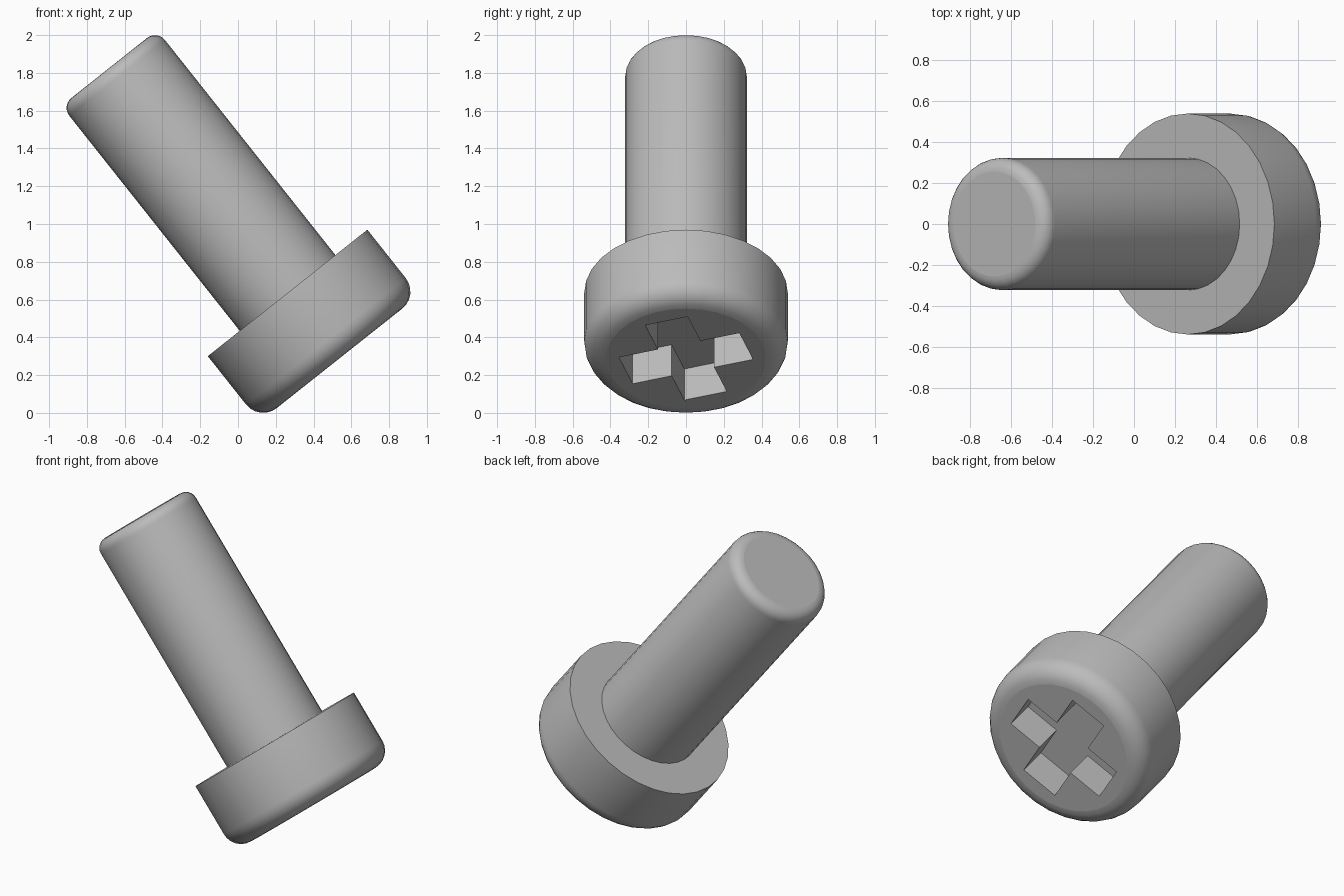
import bpy, bmesh, math
from mathutils import Matrix, Vector

if "Cube" in bpy.data.objects:
    bpy.data.objects.remove(bpy.data.objects["Cube"])

SEGMENTS = 32
TILT = Matrix.Translation((0.2625, 0, 0.635)) @ Matrix.Rotation(math.radians(-38.4), 4, 'Y')

steel = bpy.data.materials.new("grey_steel")
steel.use_nodes = True
GREY = (0.5, 0.5, 0.5, 1)
steel.diffuse_color = GREY
steel.node_tree.nodes["Principled BSDF"].inputs["Base Color"].default_value = GREY


def add_object(name, bm):
    bmesh.ops.recalc_face_normals(bm, faces=bm.faces)
    mesh = bpy.data.meshes.new(name)
    bm.to_mesh(mesh)
    bm.free()
    mesh.materials.append(steel)
    obj = bpy.data.objects.new(name, mesh)
    obj.matrix_world = TILT
    bpy.context.collection.objects.link(obj)
    return obj


def rounded_cylinder(name, radius, start, end, fillet, steps=6):
    """Cylinder along local z, from a sharp start to a rounded end."""
    side = math.copysign(1, end - start)
    profile = [(radius, start)]
    for i in range(steps + 1):
        a = math.pi / 2 * i / steps
        profile.append((radius - fillet + fillet * math.cos(a),
                        end + side * fillet * (math.sin(a) - 1)))
    bm = bmesh.new()
    rings = []
    for r, z in profile:
        turns = [2 * math.pi * k / SEGMENTS for k in range(SEGMENTS)]
        rings.append([bm.verts.new((r * math.cos(t), r * math.sin(t), z)) for t in turns])
    for low, high in zip(rings, rings[1:]):
        for k in range(SEGMENTS):
            n = (k + 1) % SEGMENTS
            bm.faces.new((low[k], low[n], high[n], high[k]))
    bm.faces.new(rings[0])
    bm.faces.new(rings[-1])
    return add_object(name, bm)


def cross_cutter(name, reach, half, bottom, top, turn):
    """Plus-shaped prism for the driver recess."""
    bm = bmesh.new()
    outline = []
    for q in range(4):
        spin = Matrix.Rotation(turn + q * math.pi / 2, 3, 'Z')
        for x, y in ((reach, -half), (reach, half), (half, half)):
            outline.append(bm.verts.new(spin @ Vector((x, y, bottom))))
    base = bm.faces.new(outline)
    raised = bmesh.ops.extrude_face_region(bm, geom=[base])["geom"]
    bmesh.ops.translate(bm, vec=(0, 0, top - bottom),
                        verts=[v for v in raised if isinstance(v, bmesh.types.BMVert)])
    return add_object(name, bm)


def finish(obj):
    """Smooth the round sides, keep the ends and sharp edges crisp."""
    bpy.ops.object.select_all(action='DESELECT')
    obj.select_set(True)
    bpy.context.view_layer.objects.active = obj
    bpy.ops.object.shade_smooth_by_angle(angle=math.radians(30))
    for face in obj.data.polygons:
        if abs(face.normal.z) > 0.999:
            face.use_smooth = False


# Shank with a rounded tip, seated slightly inside the head
shank = rounded_cylinder("shank", 0.323, -0.05, 1.52, 0.067)

# Cylindrical head, rounded on its outer face
head = rounded_cylinder("head", 0.539, 0, -0.442, 0.115)

# Cross-shaped driver recess cut into the head
cutter = cross_cutter("recess_cutter", 0.335, 0.118, -0.6, -0.232, math.radians(-18))
cut = head.modifiers.new("recess", 'BOOLEAN')
cut.operation = 'DIFFERENCE'
cut.solver = 'EXACT'
cut.object = cutter
bpy.context.view_layer.objects.active = head
bpy.ops.object.modifier_apply(modifier=cut.name)
bpy.data.objects.remove(cutter)

for part in (shank, head):
    finish(part)
